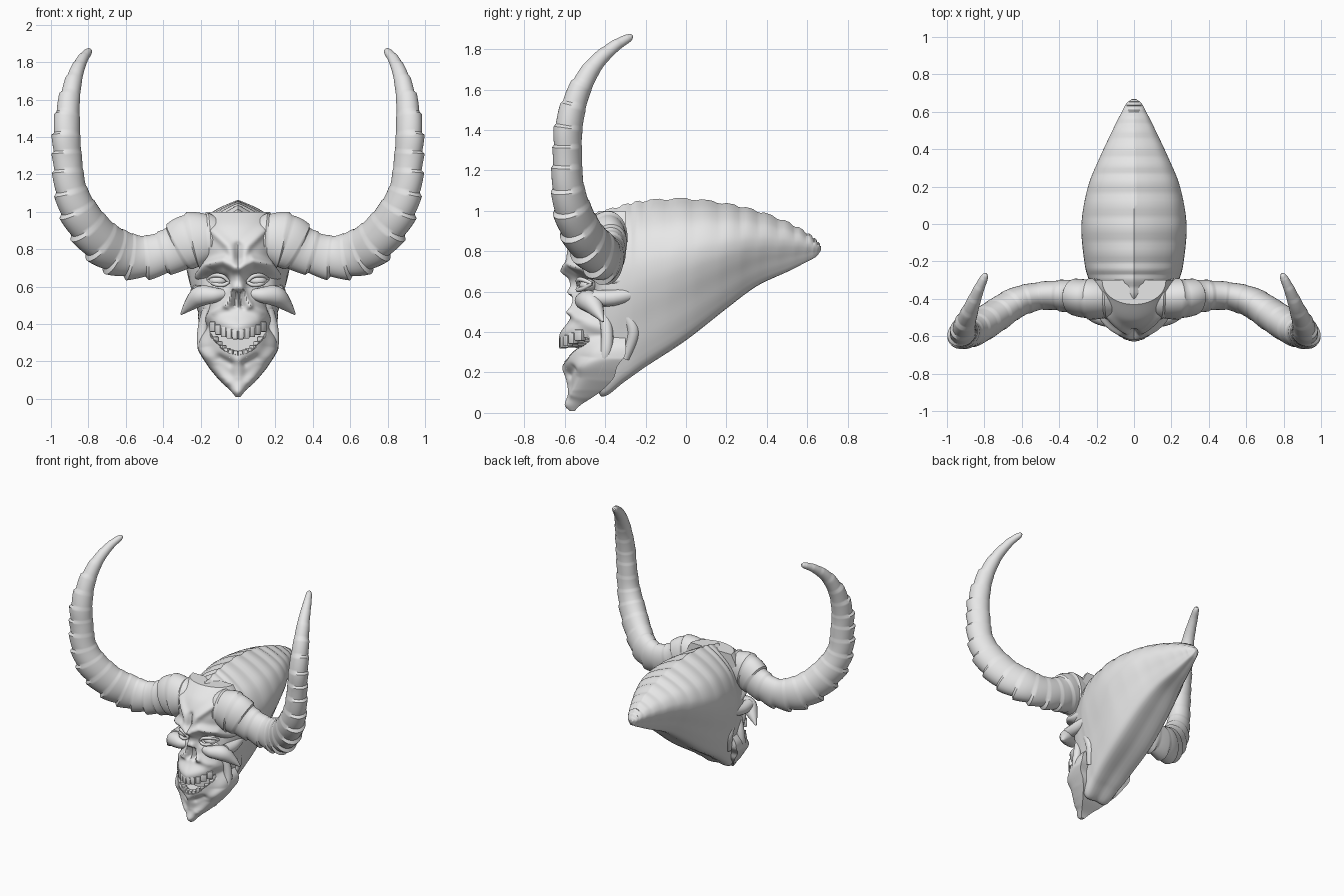
import bpy, bmesh, math
from mathutils import Vector, Matrix
from mathutils.geometry import intersect_point_line

if "Cube" in bpy.data.objects:
    bpy.data.objects.remove(bpy.data.objects["Cube"])

bone = bpy.data.materials.new("bone_grey")
bone.use_nodes = True
GREY = (0.8, 0.8, 0.8, 1)
bone.diffuse_color = GREY
bone.node_tree.nodes["Principled BSDF"].inputs["Base Color"].default_value = GREY


def spline(rows, steps):
    """Catmull-Rom through rows of equal length."""
    pts = [Vector(r) for r in rows]
    out = []
    for i in range(len(pts) - 1):
        b, c = pts[i], pts[i + 1]
        a, d = pts[max(i - 1, 0)], pts[min(i + 2, len(pts) - 1)]
        for k in range(steps):
            t = k / steps
            out.append(b + (c - a) * (t / 2) + (a * 2 - b * 5 + c * 4 - d) * (t * t / 2)
                       + (b * 3 - a - c * 3 + d) * (t ** 3 / 2))
    return out + [pts[-1]]


def finish(bm, name):
    bmesh.ops.recalc_face_normals(bm, faces=bm.faces)
    mesh = bpy.data.meshes.new(name)
    bm.to_mesh(mesh)
    bm.free()
    mesh.materials.append(bone)
    obj = bpy.data.objects.new(name, mesh)
    bpy.context.collection.objects.link(obj)


def add_loft(bm, rings):
    loops = [[bm.verts.new(p) for p in ring] for ring in rings]
    n = len(loops[0])
    for lo, hi in zip(loops, loops[1:]):
        for i in range(n):
            bm.faces.new((lo[i], lo[(i + 1) % n], hi[(i + 1) % n], hi[i]))
    bm.faces.new(loops[0])
    bm.faces.new(loops[-1])


def mirrored(ring, side):
    return [Vector((p.x * side, p.y, p.z)) for p in ring]


def tangent(path, i):
    return (path[min(i + 1, len(path) - 1)] - path[max(i - 1, 0)]).to_3d().normalized()


def add_tube(bm, rows, steps=6, sides=16):
    """Round tapered tube through (x, y, z, radius), on both sides."""
    path = spline(rows, steps)
    u = tangent(path, 0).orthogonal()
    rings = []
    for i, row in enumerate(path):
        tan = tangent(path, i)
        u = (u - tan * u.dot(tan)).normalized()
        v = tan.cross(u)
        angles = [math.tau * k / sides for k in range(sides)]
        rings.append([row.to_3d() + (u * math.cos(a) + v * math.sin(a)) * max(row[3], .003)
                      for a in angles])
    for side in (1, -1):
        add_loft(bm, [mirrored(r, side) for r in rings])


# Swept-back cranium: y, top, bottom, half width
half = spline([(0, 0), (.4, .07), (.78, .18), (.97, .32), (1, .45), (.93, .58),
               (.8, .72), (.65, .88), (.45, 1), (0, 1)], 4)
cranium = spline([(-.46, .93, .25, .1), (-.42, .99, .09, .19), (-.3, 1.03, .165, .24),
                  (-.2, 1.05, .235, .265), (0, 1.06, .365, .28), (.2, 1.035, .52, .245),
                  (.35, 1, .63, .185), (.5, .945, .7, .115), (.6, .89, .75, .065),
                  (.645, .855, .775, .04), (.668, .825, .805, .012)], 8)
rings = []
for i, (y, top, bottom, w) in enumerate(cranium):
    crest = top + (.004 if i % 5 < 3 else -.004)
    right = [Vector((w * a, y, crest + (bottom - crest) * t)) for a, t in half]
    rings.append(right + mirrored(right[-2:0:-1], -1))
bm = bmesh.new()
add_loft(bm, rings)
finish(bm, "cranium")

# Sculpting strokes for the face: (x, z) points, radius, height
STROKES = [
    ([(.015, .70), (.07, .738), (.15, .715), (.195, .65)], .028, .04),   # brow
    ([(0, .7), (0, .58)], .025, .02),                                    # nose bridge
    ([(.015, .6), (.05, .5)], .018, .02),                                # nose side
    ([(.02, .74), (.05, .82), (.13, .9)], .025, .02),                    # forehead fold
    ([(0, .75), (0, .82)], .018, -.02),                                  # forehead groove
    ([(.08, .632), (.135, .635)], .034, -.055),                          # eye socket
    ([(.014, .565), (.024, .5)], .014, -.05),                            # nostril
    ([(.2, .46), (.19, .39)], .035, -.03),                               # cheek hollow
    ([(0, .39), (.09, .42)], .045, .025),                                # muzzle
    ([(.06, .5), (.13, .46), (.185, .39), (.185, .27), (.12, .17), (.05, .09)], .025, .025),
    ([(0, .2), (0, .04)], .03, .015),                                    # chin ridge
    ([(.04, .19), (.1, .22)], .02, -.015),                               # lip groove
]


def stroke_distance(p, points):
    best = 9
    for a, b in zip(points, points[1:]):
        a, b = Vector((*a, 0)), Vector((*b, 0))
        hit, t = intersect_point_line(p, a, b)
        best = min(best, (p - a.lerp(b, min(max(t, 0), 1))).length)
    return best


def in_mouth(x, z):
    """Crescent of the open grin."""
    reach = x / .175
    low = .24 + .15 * reach ** 2
    high = .325 + .085 * reach ** 2
    return reach < 1 and low < z < high


# Face and jaw: z, front y, half width, back y
face = spline([(.01, -.575, .012, -.55), (.04, -.595, .035, -.52), (.1, -.57, .09, -.43),
               (.17, -.58, .145, -.36), (.23, -.605, .185, -.34), (.29, -.615, .195, -.3),
               (.36, -.61, .18, -.3), (.46, -.575, .17, -.3), (.55, -.555, .18, -.3),
               (.65, -.555, .195, -.3), (.73, -.57, .205, -.3), (.82, -.57, .21, -.3),
               (.92, -.52, .21, -.3), (1, -.43, .17, -.3)], 11)
COLUMNS = 80
rings = []
for z, front, w, back in face:
    ring = []
    for k in range(COLUMNS + 1):
        a = math.pi * k / COLUMNS
        p = Vector((w * math.cos(a), back + (front - back) * math.sin(a) ** .9, z))
        spot = Vector((abs(p.x), z, 0))
        lift = sum(h * math.exp(-(stroke_distance(spot, pts) / r) ** 2) for pts, r, h in STROKES)
        fade = min(1, w / .1)
        p += Vector((math.cos(a), -math.sin(a), 0)) * lift * fade
        if in_mouth(spot.x, z):
            p.y = max(p.y, -.48)
        ring.append(p)
    rings.append(ring)
bm = bmesh.new()
add_loft(bm, rings)
finish(bm, "face")

# Flared cheekbones, temple arches and jaw muscles
for name, rows in (
    ("cheekbones", [(.07, -.51, .56, .025), (.13, -.51, .555, .042), (.2, -.475, .55, .055),
                    (.255, -.44, .505, .035), (.305, -.41, .452, .005)]),
    ("temple_arches", [(.21, -.46, .57, .04), (.215, -.36, .57, .04), (.2, -.22, .6, .03)]),
    ("jaw_muscles", [(.16, -.4, .48, .03), (.185, -.39, .38, .03), (.185, -.4, .28, .03),
                     (.13, -.44, .18, .025), (.07, -.5, .11, .012)]),
    ("neck_cords", [(.18, -.3, .5, .03), (.18, -.26, .4, .03), (.15, -.3, .27, .02)]),
):
    bm = bmesh.new()
    add_tube(bm, rows)
    finish(bm, name)

# Eyeballs with almond lids
bm = bmesh.new()
for side in (1, -1):
    place = Matrix.Translation((.105 * side, -.485, .632)) @ Matrix.Diagonal((.05, .042, .032, 1))
    bmesh.ops.create_uvsphere(bm, u_segments=24, v_segments=14, radius=1, matrix=place)
finish(bm, "eyeballs")
bm = bmesh.new()
for lift in (.023, -.023):
    add_tube(bm, [(.048, -.53, .625, .008), (.08, -.535, .632 + lift, .011),
                  (.125, -.515, .637 + lift, .011), (.163, -.465, .64, .008)])
finish(bm, "eyelids")


def tooth_row(name, count, z, height, front, curl):
    """Teeth set edge to edge round a parabolic arch."""
    bm = bmesh.new()
    for i in range(count):
        a = (i + .5) / count * 2 - 1
        turn = math.atan(1.5 * a)
        place = (Matrix.Translation((a * .14, front + .105 * a * a, z + curl * a * a))
                 @ Matrix.Rotation(turn, 4, 'Z')
                 @ Matrix.Diagonal((.27 / count / math.cos(turn), .035, height, 1)))
        cube = bmesh.ops.create_cube(bm, size=1, matrix=place)
        bmesh.ops.bevel(bm, geom=list({e for v in cube["verts"] for e in v.link_edges}),
                        offset=.005, segments=2, affect='EDGES', profile=.5)
    finish(bm, name)


tooth_row("upper_teeth", 10, .345, .055, -.61, .05)
tooth_row("lower_teeth", 12, .235, .045, -.585, .09)

# Ringed horns: x, y, z, radius across the curl, radius along the side
path = spline([(.04, -.38, .87, .08, .07), (.12, -.4, .86, .125, .1),
               (.25, -.4, .845, .15, .105), (.36, -.385, .79, .122, .085),
               (.5, -.385, .758, .115, .074), (.63, -.42, .778, .125, .082),
               (.74, -.49, .85, .12, .088), (.84, -.555, .98, .108, .088),
               (.895, -.585, 1.12, .09, .076), (.912, -.587, 1.28, .082, .068),
               (.917, -.58, 1.42, .076, .066), (.905, -.535, 1.58, .06, .056),
               (.873, -.455, 1.72, .042, .042), (.835, -.36, 1.81, .03, .03),
               (.8, -.285, 1.855, .02, .02), (.79, -.265, 1.864, .006, .006)], 12)
curl_centre = Vector((.45, -.3, 1.35))
PERIOD = 8
rings = []
for i, row in enumerate(path):
    p = row.to_3d()
    tan = tangent(path, i)
    out = p - curl_centre
    out = (out - tan * out.dot(tan)).normalized()
    across = tan.cross(out)
    # Saw-tooth steps, strongest on the outer edge and faint near the tip
    ridge = (i % PERIOD) / (PERIOD - 1) - .5
    strength = .08 if p.z > 1.7 else .19
    ring = []
    for k in range(32):
        a = math.tau * k / 32
        rough = strength * (.2 + .8 * max(0, math.cos(a))) if p.x > .4 else .08
        s = 1 + rough * ridge
        ring.append(p + out * (math.cos(a) * row[3] * s) + across * (math.sin(a) * row[4] * s))
    rings.append(ring)
for name, side in (("left_horn", 1), ("right_horn", -1)):
    bm = bmesh.new()
    add_loft(bm, [mirrored(r, side) for r in rings])
    finish(bm, name)

# Smooth shading that keeps the horn steps crisp
for obj in bpy.context.scene.objects:
    obj.select_set(obj.type == 'MESH')
    if obj.name == "face":
        bpy.context.view_layer.objects.active = obj
bpy.ops.object.shade_smooth_by_angle(angle=math.radians(40))
